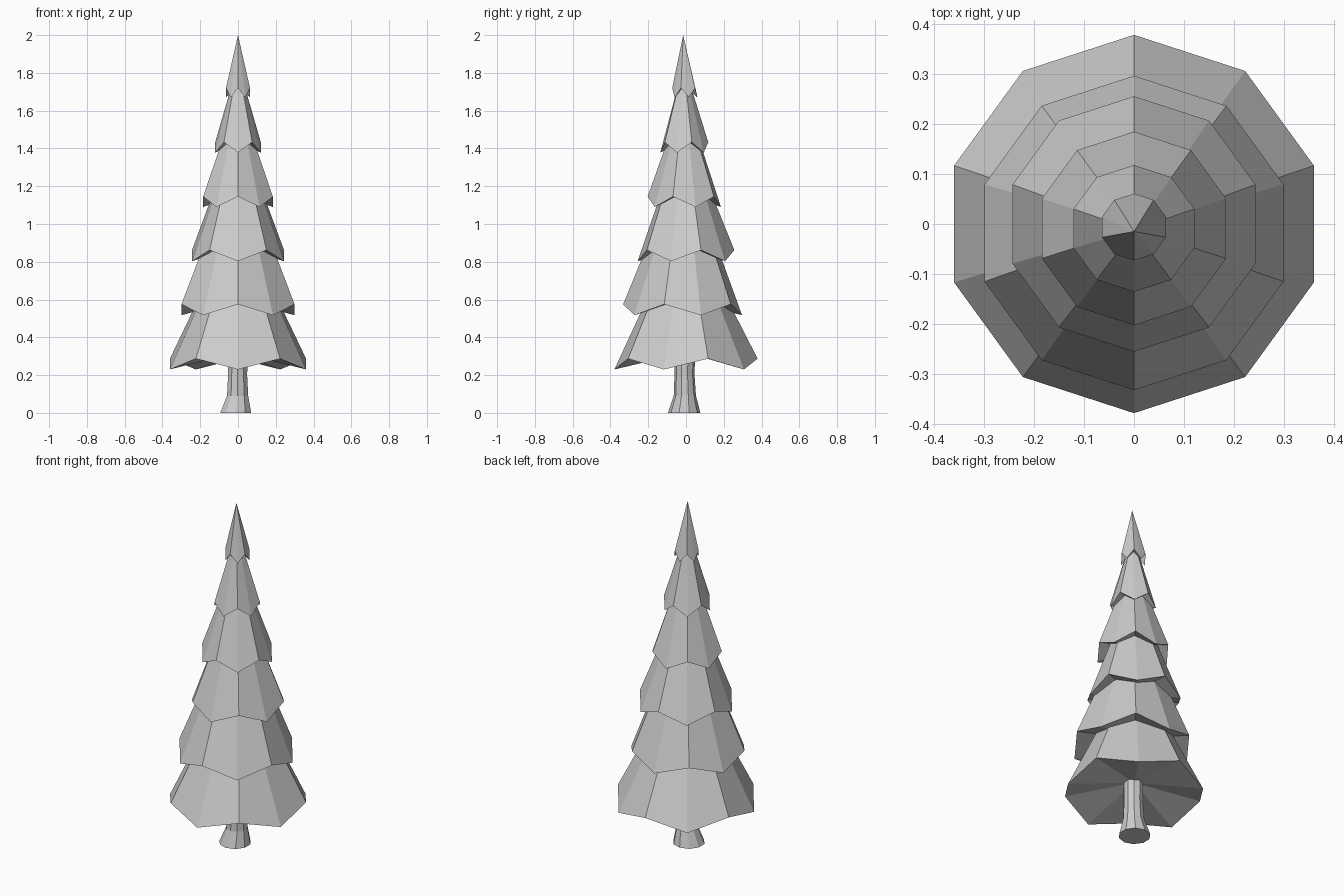
import bpy, bmesh
from math import sin, cos, pi, radians

if "Cube" in bpy.data.objects:
    bpy.data.objects.remove(bpy.data.objects["Cube"])

SIDES = 10


def finish(name, bm):
    bmesh.ops.recalc_face_normals(bm, faces=bm.faces)
    mesh = bpy.data.meshes.new(name)
    bm.to_mesh(mesh)
    bm.free()
    obj = bpy.data.objects.new(name, mesh)
    bpy.context.collection.objects.link(obj)
    return obj


def ring(bm, cx, cy, r, heights):
    # first vertex points to the front, heights alternate around the ring
    verts = []
    for i in range(SIDES):
        a = radians(-90) + 2 * pi * i / SIDES
        verts.append(bm.verts.new((cx + r * cos(a), cy + r * sin(a), heights[i % 2])))
    return verts


def tier(name, cy, r, z_front, z_next, apex, apex_y, under):
    # zigzag-rimmed cone with a hollow underside
    bm = bmesh.new()
    rim = ring(bm, 0, cy, r, (z_front, z_next))
    top = bm.verts.new((0, apex_y, apex))
    inner = bm.verts.new((0, cy, under))
    for i in range(SIDES):
        a, b = rim[i], rim[(i + 1) % SIDES]
        bm.faces.new((a, b, top))
        bm.faces.new((b, a, inner))
    return finish(name, bm)


# foliage tiers: centre y, radius, front rim z, alternate rim z, apex z, apex y, underside z
tiers = [
    (0.000, 0.379, 0.230, 0.287, 1.04, -0.005, 0.32),
    (-0.018, 0.315, 0.575, 0.517, 1.36, -0.010, 0.60),
    (0.000, 0.256, 0.803, 0.862, 1.52, -0.010, 0.88),
    (-0.009, 0.194, 1.145, 1.090, 1.69, -0.010, 1.16),
    (-0.009, 0.127, 1.378, 1.433, 1.85, -0.012, 1.44),
    (-0.006, 0.067, 1.720, 1.670, 2.00, -0.015, 1.73),
]
for n, t in enumerate(tiers, 1):
    tier(f"foliage_tier_{n}", *t)

# trunk with flared foot: z, radius, centre x, centre y
bm = bmesh.new()
profile = [(0, 0.086, -0.012, -0.010), (0.09, 0.059, -0.002, -0.006),
           (0.20, 0.053, -0.002, -0.008), (0.34, 0.055, 0, -0.006)]
rings = [ring(bm, cx, cy, r, (z, z)) for z, r, cx, cy in profile]
for lo, hi in zip(rings, rings[1:]):
    for i in range(SIDES):
        j = (i + 1) % SIDES
        bm.faces.new((lo[i], lo[j], hi[j], hi[i]))
bm.faces.new(rings[0][::-1])
bm.faces.new(rings[-1])
finish("trunk", bm)
